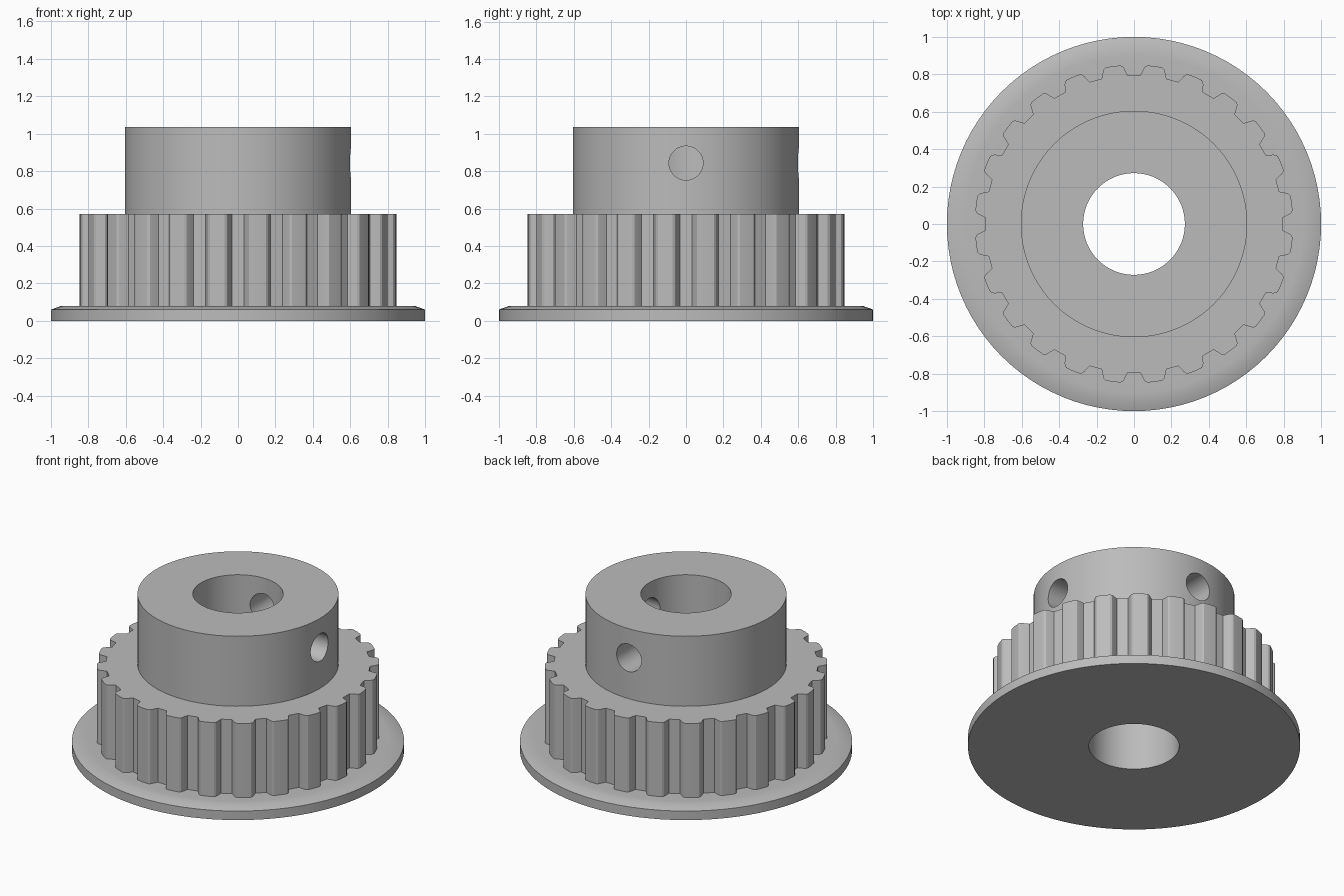
import bpy
import bmesh
from math import sin, cos, pi, radians
from mathutils import Matrix

cube = bpy.data.objects.get("Cube")
if cube:
    bpy.data.objects.remove(cube, do_unlink=True)

TEETH = 24
SIDES = 96

# Plain machined metal
metal = bpy.data.materials.new("grey metal")
metal.use_nodes = True
colour = (0.50, 0.50, 0.50, 1)
metal.diffuse_color = colour
metal.node_tree.nodes["Principled BSDF"].inputs["Base Color"].default_value = colour


def add_object(name, bm):
    bmesh.ops.recalc_face_normals(bm, faces=bm.faces)
    mesh = bpy.data.meshes.new(name)
    bm.to_mesh(mesh)
    bm.free()
    mesh.materials.append(metal)
    obj = bpy.data.objects.new(name, mesh)
    bpy.context.collection.objects.link(obj)
    return obj


def stack(name, outlines):
    """Closed solid from matching rings of points, bottom to top."""
    bm = bmesh.new()
    rings = [[bm.verts.new(p) for p in ring] for ring in outlines]
    for low, high in zip(rings, rings[1:]):
        for i in range(len(low)):
            j = (i + 1) % len(low)
            bm.faces.new((low[i], low[j], high[j], high[i]))
    bm.faces.new(rings[0][::-1])
    bm.faces.new(rings[-1])
    return add_object(name, bm)


def circle(r, z):
    return [(r * cos(2 * pi * i / SIDES), r * sin(2 * pi * i / SIDES), z)
            for i in range(SIDES)]


def rod(name, r, depth, matrix):
    bm = bmesh.new()
    bmesh.ops.create_cone(bm, cap_ends=True, segments=64, radius1=r,
                          radius2=r, depth=depth, matrix=matrix)
    return add_object(name, bm)


def combine(target, other, operation):
    mod = target.modifiers.new(operation.lower(), 'BOOLEAN')
    mod.object = other
    mod.operation = operation
    mod.solver = 'EXACT'
    bpy.context.view_layer.objects.active = target
    bpy.ops.object.modifier_apply(modifier=mod.name)
    bpy.data.objects.remove(other, do_unlink=True)


# Flange with a sloped rim
pulley = stack("toothed_pulley", [circle(1, 0), circle(1, 0.06),
                                  circle(0.95, 0.078), circle(0.9, 0.08)])

# Toothed ring: half a groove, mirrored and repeated around the axis
half_groove = [(2.4, 0.795), (3.5, 0.83), (4.0, 0.843), (4.8, 0.85)]
groove = [(-a, r) for a, r in reversed(half_groove)] + half_groove + [(7.5, 0.851)]
outline = [(radians(a + k * 360 / TEETH), r) for k in range(TEETH) for a, r in groove]
teeth = stack("teeth", [[(r * cos(a), r * sin(a), z) for a, r in outline]
                        for z in (0.03, 0.572)])
combine(pulley, teeth, 'UNION')

# Hub
hub = stack("hub", [circle(0.605, 0.3), circle(0.605, 1.037)])
combine(pulley, hub, 'UNION')

# Shaft bore
combine(pulley, rod("bore", 0.272, 4, Matrix()), 'DIFFERENCE')

# Two set screw holes, through the +x and +y sides of the hub
for axis, turn in (('Y', Matrix()), ('X', Matrix.Rotation(pi / 2, 4, 'Z'))):
    place = turn @ Matrix.Translation((0.5, 0, 0.843)) @ Matrix.Rotation(pi / 2, 4, 'Y')
    combine(pulley, rod("screw_hole_" + axis, 0.091, 0.9, place), 'DIFFERENCE')

# Smooth round walls, crisp edges
bpy.ops.object.select_all(action='DESELECT')
pulley.select_set(True)
bpy.context.view_layer.objects.active = pulley
bpy.ops.object.shade_smooth_by_angle(angle=radians(25))
